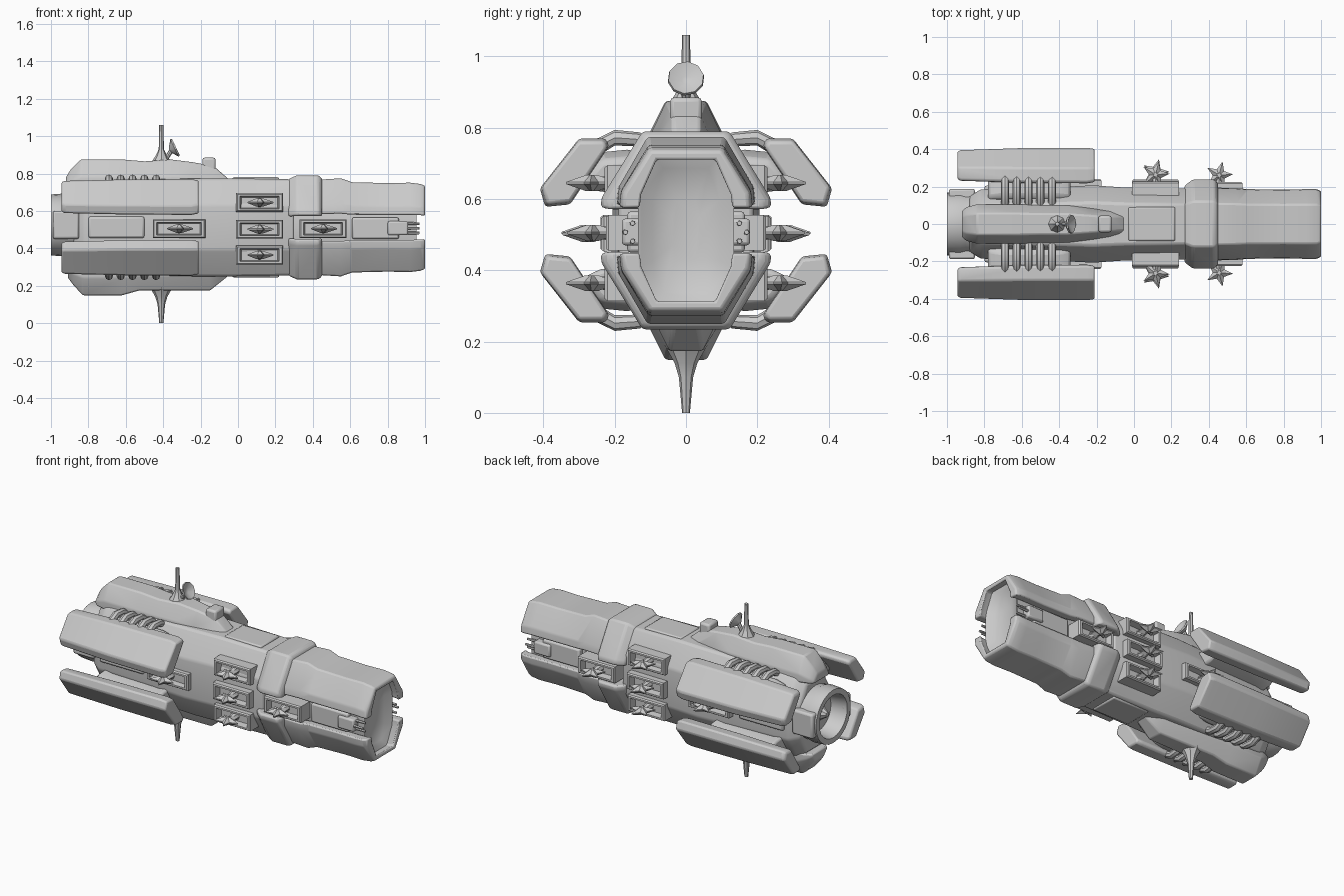
import bpy, bmesh, math
from mathutils import Vector

if "Cube" in bpy.data.objects:
    bpy.data.objects.remove(bpy.data.objects["Cube"])

CZ = 0.512  # height of the ship's long axis


def make(name, rings, bevel=0.0, closed_caps=True):
    """Skin a list of equal-length point rings into a solid."""
    bm = bmesh.new()
    vs = [[bm.verts.new(p) for p in r] for r in rings]
    n = len(rings[0])
    for a, b in zip(vs, vs[1:]):
        for i in range(n):
            bm.faces.new((a[i], a[(i + 1) % n], b[(i + 1) % n], b[i]))
    if closed_caps:
        bm.faces.new(vs[0])
        bm.faces.new(vs[-1])
    bmesh.ops.recalc_face_normals(bm, faces=bm.faces)
    me = bpy.data.meshes.new(name)
    bm.to_mesh(me)
    bm.free()
    ob = bpy.data.objects.new(name, me)
    bpy.context.collection.objects.link(ob)
    if bevel:
        m = ob.modifiers.new("Bevel", 'BEVEL')
        m.width, m.segments, m.limit_method = bevel, 2, 'ANGLE'
        m.angle_limit = math.radians(25)
    return ob


def loft(name, prof, stations, bevel=0.0, c=(0, CZ), fy=1, fz=1):
    """Loft a (y, z) profile along x; station = (x, y scale, z scale).
    fy / fz flip the result across the centre planes."""
    rings = [[(x, fy * (c[0] + y * sy), CZ + fz * (c[1] + z * sz - CZ))
              for y, z in prof] for x, sy, sz in stations]
    return make(name, rings, bevel)


def box(name, x0, x1, y0, y1, z0, z1, bevel=0.006):
    return make(name, [[(x, y0, z0), (x, y1, z0), (x, y1, z1), (x, y0, z1)]
                       for x in (x0, x1)], bevel)


def sym(half):
    return half + [(-y, z) for y, z in reversed(half)]


def ellipse(n=24):
    return [(math.cos(2 * math.pi * i / n), math.sin(2 * math.pi * i / n)) for i in range(n)]


def rod(name, pts, n=8):
    """Round rod through (centre, radius) points along its own direction."""
    d = (Vector(pts[-1][0]) - Vector(pts[0][0])).normalized()
    u = d.orthogonal().normalized()
    v = d.cross(u)
    return make(name, [[Vector(p) + (u * a + v * b) * r for a, b in ellipse(n)] for p, r in pts])


# main hull: octagonal section
octa = sym([(.11, .262), (.195, .12), (.195, -.12), (.11, -.262)])
loft("main_hull", octa, [(-.88, .75, .8), (-.82, .95, .93), (-.45, 1, .98), (-.22, 1.06, 1),
                         (-.05, 1, 1), (.3, .97, .98)], .012)
# inner nose core with a dished front face
core = sym([(.085, .205), (.125, .1), (.125, -.1), (.085, -.205)])
loft("nose_core", core, [(.25, 1, 1), (.955, 1.08, 1.08), (.95, 1, 1), (.925, .75, .85), (.91, .3, .4)])

# split armour shells: nose and collar, upper and lower
nose = sym([(.187, .065), (.182, .11), (.105, .232)]) [:6]
nose = nose + [(-.135, .065), (-.13, .105), (-.085, .205), (.085, .205), (.13, .105), (.135, .065)]
collar = sym([(.238, .062), (.238, .09), (.122, .278)]) + [(-.12, .062), (.12, .062)]
for fz, tag in ((1, "upper"), (-1, "lower")):
    loft(f"nose_shell_{tag}", nose,
         [(.40, 1.05, 1.09), (.55, 1.03, 1.13), (.61, 1.0, 1.04), (.8, .99, 1.02), (.92, 1, 1.03),
          (.975, 1, 1.0), (1.0, .95, .96)], .008, fz=fz)
    loft(f"collar_{tag}", collar, [(.27, .86, .93), (.315, 1, 1), (.43, 1, 1), (.45, .9, .94)], .01, fz=fz)

# dorsal and belly superstructures
ridge = sym([(1, 0), (1, .35), (.55, 1)])
loft("dorsal_block", ridge, [(-.92, .07, .05), (-.895, .09, .09), (-.84, .105, .145), (-.62, .105, .145),
                             (-.5, .10, .135), (-.36, .10, .145), (-.24, .085, .13), (-.13, .07, .11),
                             (-.05, .06, .04)], .01, c=(0, .73))
loft("belly_block", ridge, [(-.91, .07, .05), (-.88, .09, .09), (-.83, .105, .145), (-.62, .105, .145),
                            (-.53, .095, .12), (-.15, .085, .12), (-.05, .06, .04)],
     .01, c=(0, .73), fz=-1)
box("bridge", -.19, -.12, -.045, .045, .8, .885, .012)

# masts and dish
rod("top_mast_base", [((-.41, 0, .85), .06), ((-.41, 0, .895), .03), ((-.41, 0, .93), .014),
                      ((-.41, 0, 1.06), .011)])
rod("bottom_mast", [((-.41, 0, .19), .06), ((-.41, 0, .14), .032), ((-.41, 0, .1), .02),
                    ((-.41, 0, .0), .011)])
rod("dish_arm", [((-.39, 0, .87), .012), ((-.355, 0, .925), .012)])
rod("dish", [((-.365, 0, .925), .012), ((-.34, 0, .937), .052), ((-.332, 0, .941), .05),
             ((-.348, 0, .933), .012)], 10)

# main engine nozzle, hollow
loft("engine_nozzle", ellipse(), [(-.8, .17, .165), (-.9, .165, .158), (-.93, .172, .168), (-1, .168, .163),
                                  (-1, .135, .13), (-.9, .12, .115)], c=(0, .525))
rod("engine_core", [((-.89, 0, .525), .06), ((-.96, 0, .525), .015)])

# four armoured pods with struts and curved ribs
pod = [(.41, .63), (.30, .77), (.225, .77), (.215, .75), (.325, .585), (.395, .578)]
pod = [(y - .315, z - .675) for y, z in pod]
strut = [(.1, .68), (.15, .74), (.25, .73), (.31, .66), (.25, .63), (.12, .62)]
strut = [(y, z - CZ) for y, z in strut]
for fy in (1, -1):
    for fz in (1, -1):
        loft("pod", pod, [(-.945, .75, .8), (-.93, .86, .9), (-.6, .98, .98), (-.25, 1, 1), (-.21, .93, .92)],
             .012, c=(.315, .675), fy=fy, fz=fz)
        loft("pod_strut", strut, [(-.78, .95, .9), (-.72, 1, 1), (-.4, 1, 1), (-.34, .95, .9)],
             .015, fy=fy, fz=fz)
        for i in range(5):
            x = -.69 + i * .063
            arc = [(.09, .74), (.14, .768), (.2, .772), (.25, .745), (.28, .70)]
            rings = []
            for k, (y, z) in enumerate(arc):
                a = math.radians(60 - 30 * k)
                t = Vector((0, -math.sin(a), math.cos(a)))
                rings.append([Vector((x, y, z)) + Vector((.022 * p, 0, 0)) + t * .022 * q
                              for p, q in ellipse(8)])
            make("pod_rib", [[(p.x, fy * p.y, CZ + fz * (p.z - CZ)) for p in r] for r in rings])


# turret bays: open frame with a spiky gun
def turret(x, z, fy, y1, w=.125, h=.05, spikes=5):
    def ring(y, ww, hh):
        return [(x + a * ww, fy * y, z + b * hh) for a, b in ((-1, -1), (1, -1), (1, 1), (-1, 1))]
    make("turret_bay", [ring(.1, w, h), ring(y1 - .008, w, h), ring(y1, w - .006, h - .006),
                        ring(y1, w - .02, h - .016), ring(y1 - .04, w - .028, h - .022)])
    rod("turret_mount", [((x, fy * (y1 - .05), z), .028), ((x, fy * (y1 + .03), z), .014)])
    # flat star: rim ring pinched to thin top and bottom hubs
    def star(s, dz):
        out = []
        for i in range(2 * spikes):
            a = math.pi * i / spikes + .25
            r = (.075 if i % 2 == 0 else .034) * s
            out.append((x + math.sin(a) * r, fy * (y1 + .036 + math.cos(a) * r), z + dz))
        return out
    make("turret_gun", [star(.25, -.022), star(1, -.003), star(1, .003), star(.25, .022)])


for fy in (1, -1):
    for z, y1 in ((.645, .228), (.502, .238), (.364, .228)):
        turret(.115, z, fy, y1)
    turret(.455, .505, fy, .225)
    turret(-.315, .505, fy, .24, .14, .05)
    # bow guns in the side channel
    box("bow_gun_body", .61, .86, fy * .1, fy * .165, .45, .565, .01)
    box("bow_gun_breech", .80, .91, fy * .11, fy * .18, .47, .545, .01)
    for dy, z in ((.15, .482), (.17, .507), (.15, .532)):
        rod("bow_gun_barrel", [((.88, fy * dy, z), .009), ((.97, fy * dy, z), .007)], 6)
    # engine side plate and rear flank panel
    box("engine_plate", -.99, -.85, fy * .13, fy * .188, .45, .60, .012)
    box("flank_panel", -.80, -.50, fy * .15, fy * .205, .455, .57, .012)

# spine plating on the mid hull
for z0, z1 in ((.755, .78), (.244, .27)):
    box("spine_plate", -.03, .22, -.09, .09, z0, z1, .008)

for o in bpy.data.objects:
    o.select_set(True)
    bpy.context.view_layer.objects.active = o
bpy.ops.object.shade_smooth_by_angle(angle=math.radians(32))
